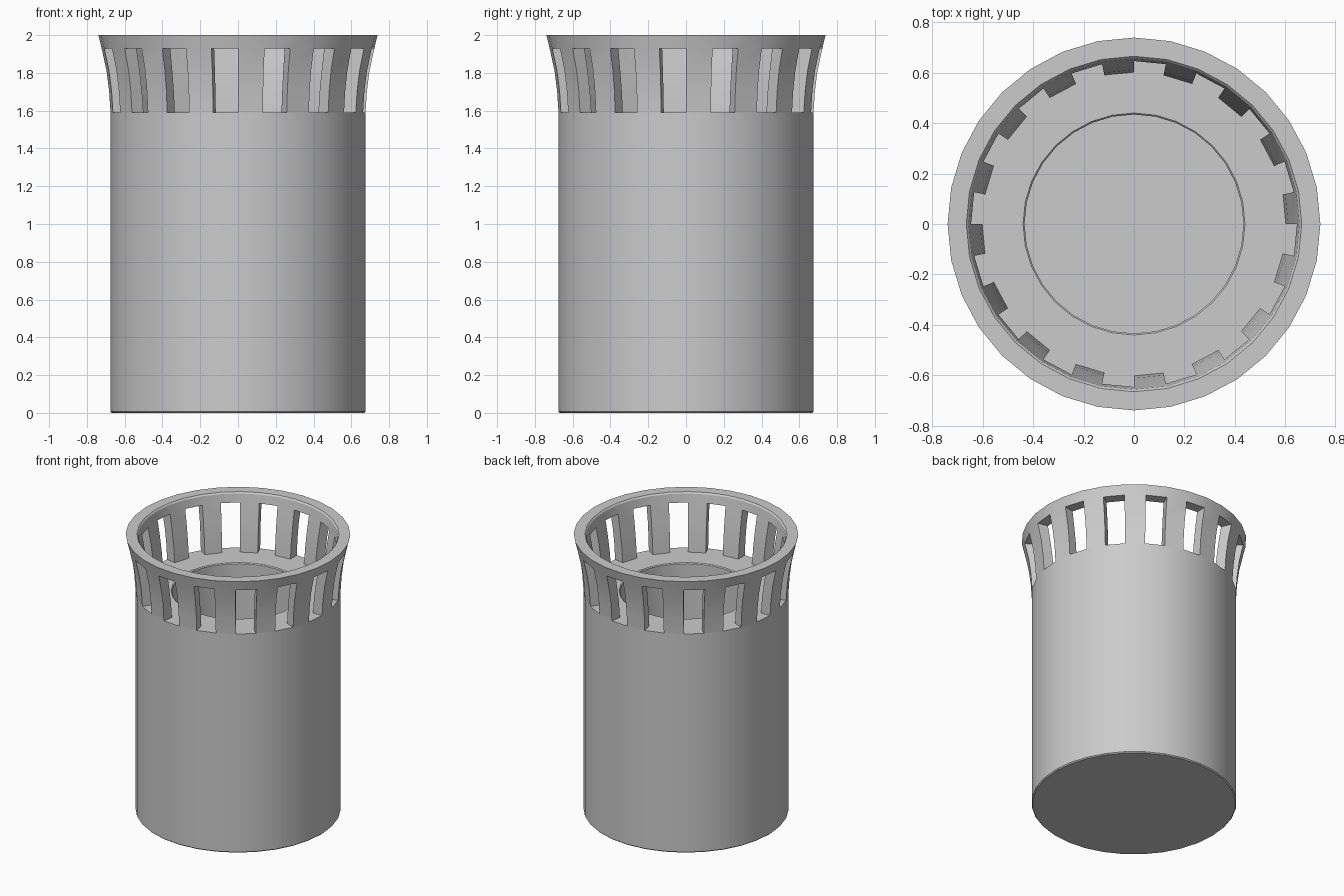
import bpy, bmesh, math

if "Cube" in bpy.data.objects:
    bpy.data.objects.remove(bpy.data.objects["Cube"])

SEG = 32


def ring(bm, r, z):
    return [bm.verts.new((r * math.cos(2 * math.pi * i / SEG),
                          r * math.sin(2 * math.pi * i / SEG), z)) for i in range(SEG)]


def band(bm, a, b, keep=lambda j: True):
    for j in range(SEG):
        if keep(j):
            k = (j + 1) % SEG
            bm.faces.new((a[j], a[k], b[k], b[j]))


def finish(bm, name):
    bmesh.ops.recalc_face_normals(bm, faces=bm.faces)
    me = bpy.data.meshes.new(name)
    bm.to_mesh(me)
    bm.free()
    ob = bpy.data.objects.new(name, me)
    bpy.context.collection.objects.link(ob)
    bpy.ops.object.select_all(action='DESELECT')
    ob.select_set(True)
    bpy.context.view_layer.objects.active = ob
    bpy.ops.object.shade_smooth_by_angle(angle=math.radians(30))
    return ob


SILL, HEAD = 1.59, 1.93

# Cylindrical body with a flat ledge and a round well in the top
bm = bmesh.new()
rings = [ring(bm, r, z) for r, z in
         [(0.668, 0), (0.675, 0.007), (0.675, SILL), (0.44, SILL), (0.434, SILL - 0.006), (0.434, 1.1)]]
for a, b in zip(rings, rings[1:]):
    band(bm, a, b)
bm.faces.new(rings[0])
bm.faces.new(rings[-1])
finish(bm, "body")

# Flared rim: every second segment is an open window
bm = bmesh.new()
zs = [SILL, 1.70, 1.81, HEAD]
outer = [ring(bm, r, z) for r, z in zip([0.675, 0.682, 0.696, 0.722], zs)]
inner = [ring(bm, r, z) for r, z in zip([0.602, 0.611, 0.626, 0.646], zs)]


def is_pillar(j):
    return j % 2 == 0


# Pillars with their side faces
for wall in (outer, inner):
    for a, b in zip(wall, wall[1:]):
        band(bm, a, b, is_pillar)
for i in range(len(zs) - 1):
    for j in range(SEG):
        bm.faces.new((outer[i][j], outer[i + 1][j], inner[i + 1][j], inner[i][j]))
band(bm, outer[0], inner[0], is_pillar)

# Window heads and the solid top band
band(bm, outer[-1], inner[-1], lambda j: not is_pillar(j))
cap = [outer[-1], ring(bm, 0.739, 2.0), ring(bm, 0.665, 2.0), ring(bm, 0.656, 1.99), inner[-1]]
for a, b in zip(cap, cap[1:]):
    band(bm, a, b)
finish(bm, "slotted_rim")
